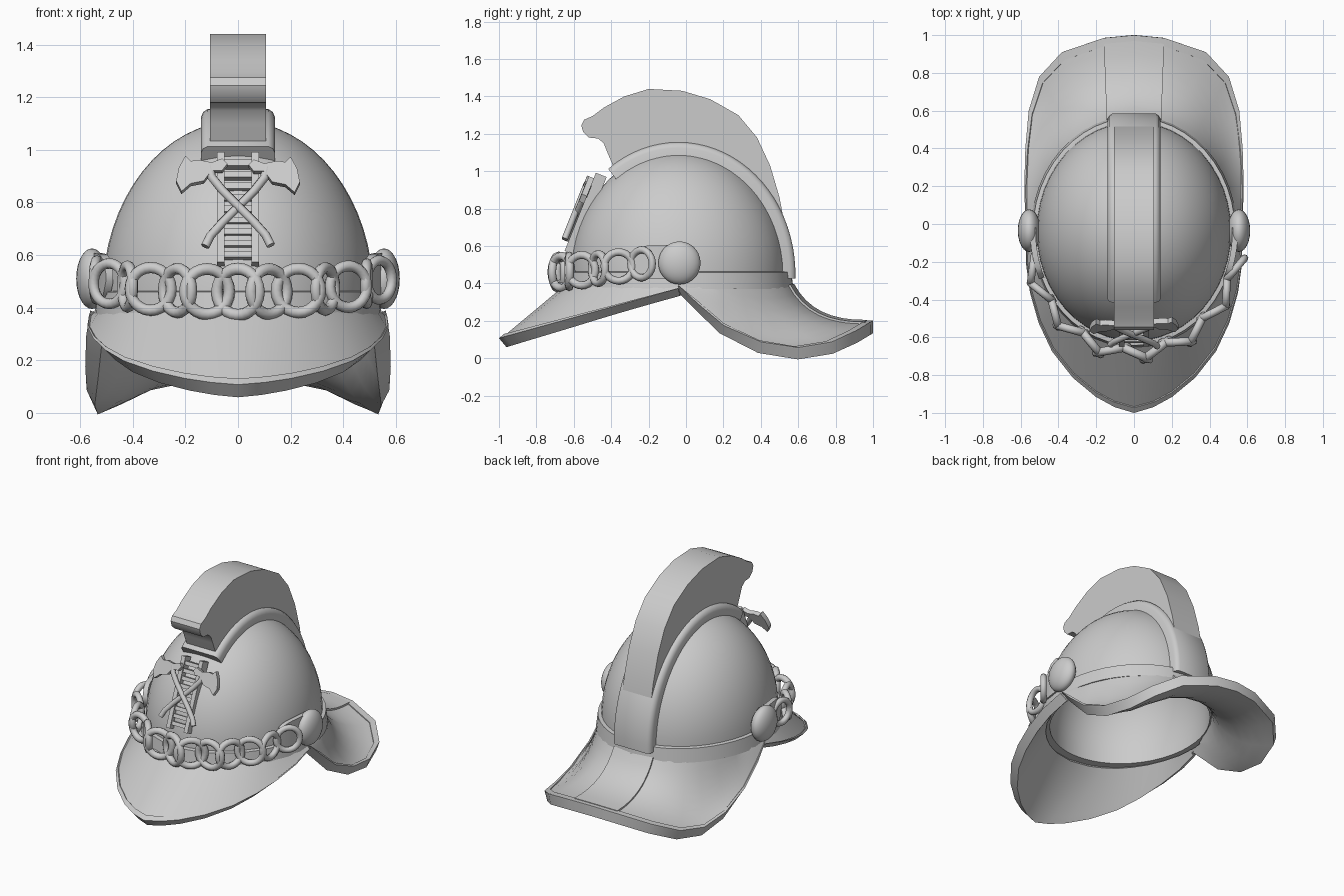
import bpy, bmesh, math
from mathutils import Vector, Matrix

cube = bpy.data.objects.get("Cube")
if cube:
    bpy.data.objects.remove(cube, do_unlink=True)

GREY = (0.6, 0.6, 0.6, 1)
metal = bpy.data.materials.new("grey metal")
metal.use_nodes = True
metal.diffuse_color = GREY
metal.node_tree.nodes["Principled BSDF"].inputs["Base Color"].default_value = GREY

CY = -0.04                       # centre of the dome along y
RX, RY, RZ, BASE = 0.515, 0.58, 0.66, 0.45


def finish(obj, angle=35):
    obj.data.materials.append(metal)
    bpy.ops.object.select_all(action='DESELECT')
    obj.select_set(True)
    bpy.context.view_layer.objects.active = obj
    bpy.ops.object.shade_smooth_by_angle(angle=math.radians(angle))
    return obj


def make(name, bm, solid=0, offset=-1, closed=True):
    if closed:
        bmesh.ops.recalc_face_normals(bm, faces=bm.faces)
    mesh = bpy.data.meshes.new(name)
    bm.to_mesh(mesh)
    bm.free()
    obj = bpy.data.objects.new(name, mesh)
    bpy.context.collection.objects.link(obj)
    if solid:
        mod = obj.modifiers.new("thickness", 'SOLIDIFY')
        mod.thickness, mod.offset = solid, offset
        bpy.context.view_layer.objects.active = obj
        bpy.ops.object.modifier_apply(modifier=mod.name)
    return finish(obj)


def skin(bm, rows, wrap=False):
    """Join rows of points with quads; wrap closes each row."""
    grid = [[bm.verts.new(p) for p in row] for row in rows]
    for a, b in zip(grid, grid[1:]):
        n = len(a)
        for j in range(n if wrap else n - 1):
            k = (j + 1) % n
            bm.faces.new((a[j], a[k], b[k], b[j]))
    return grid


def sheet(name, rows, solid, offset=-1):
    bm = bmesh.new()
    skin(bm, rows)
    bm.normal_update()
    if sum(f.normal.dot(f.calc_center_median() + Vector((0, 0, 0.5))) for f in bm.faces) < 0:
        bmesh.ops.reverse_faces(bm, faces=bm.faces)
    return make(name, bm, solid, offset, closed=False)


def lathe(name, profile, closed=False, segs=48):
    """Turn (scale, z) pairs into an oval shell around the dome axis."""
    bm = bmesh.new()
    rows = []
    for r, z in profile + (profile[:1] if closed else []):
        turn = [2 * math.pi * k / segs for k in range(segs)]
        rows.append([(RX * r * math.cos(a), CY + RY * r * math.sin(a), z) for a in turn])
    skin(bm, rows, wrap=True)
    bmesh.ops.remove_doubles(bm, verts=bm.verts, dist=1e-4)
    return make(name, bm)


def prism(name, outline, low, high, frame):
    """Extrude a flat outline from low to high in a local frame."""
    bm = bmesh.new()
    a = [bm.verts.new(frame @ Vector((u, v, low))) for u, v in outline]
    b = [bm.verts.new(frame @ Vector((u, v, high))) for u, v in outline]
    bm.faces.new(a)
    bm.faces.new(b)
    for i in range(len(a)):
        k = (i + 1) % len(a)
        bm.faces.new((a[i], a[k], b[k], b[i]))
    return make(name, bm)


# Dome shell and the band round its foot
arc = [math.pi / 2 * k / 16 for k in range(17)]
outer = [(math.cos(a) + 1e-6, BASE + RZ * math.sin(a)) for a in arc]
inner = [(0.92 * r, BASE + 0.92 * (z - BASE)) for r, z in reversed(outer)]
lathe("dome", [(0.92, 0.38), (1, 0.38)] + outer + inner + [(0.92, 0.38)])
lathe("band", [(0.92, 0.37), (1.06, 0.37), (1.04, 0.46), (0.99, 0.465), (0.92, 0.46)], True)

# Brims: swept between the band and an outer edge
ANGLES = [0, 11, 22, 34, 45, 54, 64, 74.5, 90]


def brim_rows(edge, side, s0=0, s1=1, lo=0, hi=17, steps=8):
    half = []
    for (x, y, z), deg in zip(edge, ANGLES):
        a = math.radians(deg)
        p = Vector((RX * 1.04 * math.cos(a), CY + side * RY * 1.05 * math.sin(a), 0.39))
        q = Vector((x, y, z))
        if side > 0:
            c = p.lerp(q, 0.26)
            c.z = min(0.39, z + 0.15 * (1 - y) - 0.02)
        else:
            c = p.lerp(q, 0.5)
        half.append((p, c, q))
    flip = lambda v: Vector((-v.x, v.y, v.z))
    cols = half + [tuple(flip(v) for v in col) for col in reversed(half[:-1])]
    rows = []
    for k in range(steps + 1):
        s = s0 + (s1 - s0) * k / steps
        rows.append([(1 - s) ** 2 * p + 2 * s * (1 - s) * c + s * s * q for p, c, q in cols[lo:hi]])
    return rows


back_edge = [(0.555, -0.04, 0.385), (0.57, 0.06, 0.29), (0.575, 0.2, 0.17),
             (0.572, 0.4, 0.08), (0.555, 0.6, 0.05), (0.5, 0.78, 0.08),
             (0.38, 0.91, 0.14), (0.16, 0.985, 0.185), (0, 1, 0.195)]
visor_xy = [(0.56, -0.04), (0.567, -0.2), (0.545, -0.36), (0.5, -0.52), (0.43, -0.67),
            (0.32, -0.81), (0.2, -0.91), (0.1, -0.965), (0, -0.995)]
visor_edge = [(x, y, 0.1 + 0.28 * (y + 1)) for x, y in visor_xy]

sheet("neck_guard", brim_rows(back_edge, 1), 0.06)
sheet("neck_guard_rim", brim_rows(back_edge, 1, 0.93, 1, steps=2), 0.008, 1)
sheet("neck_guard_strip", brim_rows(back_edge, 1, 0, 0.95, 7, 10), 0.012, 1)
sheet("visor", brim_rows(visor_edge, -1), 0.055)
sheet("visor_rim", brim_rows(visor_edge, -1, 0.92, 1, steps=2), 0.008, 1)

# Raised saddle that follows the dome from front to back
section = [(0.14, -0.07), (0.14, 0.015), (0.132, 0.034), (0.115, 0.045)]
section += [(-x, h) for x, h in reversed(section)]
bm = bmesh.new()
rows = []
for k in range(29):
    a = math.radians(-2 + 129 * k / 28)
    rows.append([(x, CY + (RY + h) * math.cos(a), BASE + (RZ + h) * math.sin(a)) for x, h in section])
ends = skin(bm, rows, wrap=True)
bm.faces.new(ends[0])
bm.faces.new(ends[-1])
make("saddle", bm)

# Crest: side outline extruded across x
crest = [(-0.39, 1.03), (-0.42, 1.1), (-0.44, 1.15), (-0.47, 1.175), (-0.52, 1.18),
         (-0.55, 1.21), (-0.56, 1.245), (-0.545, 1.275), (-0.5, 1.295), (-0.44, 1.34),
         (-0.33, 1.4), (-0.2, 1.44), (-0.02, 1.43), (0.13, 1.385), (0.28, 1.3),
         (0.38, 1.18), (0.45, 1.03), (0.5, 0.86), (0.53, 0.7), (0.55, 0.52), (0.57, 0.43),
         (0.48, 0.43), (0.42, 0.75), (0.25, 0.96), (0, 1.06), (-0.25, 1.02)]
side_frame = Matrix(((0, 0, 1, 0), (1, 0, 0, 0), (0, 1, 0, 0), (0, 0, 0, 1)))
prism("crest", crest, -0.107, 0.107, side_frame)

# Side bosses and the strap ends in front of them
for name, s in (("left", 1), ("right", -1)):
    bpy.ops.mesh.primitive_uv_sphere_add(segments=24, ring_count=14, location=(s * 0.555, -0.035, 0.51))
    boss = bpy.context.object
    boss.name = name + "_boss"
    boss.scale = (0.06, 0.113, 0.115)
    finish(boss)
    rows = []
    for k in range(11):
        u = k / 10
        a = math.radians(2 - 26 * u)
        h = 0.092 * math.sqrt(1 - 0.97 * u ** 6)
        rows.append([(s * 0.55 * math.cos(a), CY + 0.62 * math.sin(a), 0.515 + w * h) for w in (-1, 1)])
    sheet(name + "_strap", rows, 0.03)

# Chain of interlocked links across the front
for k in range(-6, 7):
    a = math.radians(-90 + 12 * k)
    t = abs(k) / 6
    normal = Vector((math.cos(a) / 0.565, math.sin(a) / 0.64, 0))
    normal.rotate(Matrix.Rotation(math.radians(24 if k % 2 else -24), 3, 'Z'))
    bpy.ops.mesh.primitive_torus_add(
        major_segments=24, minor_segments=8, major_radius=0.088, minor_radius=0.023,
        location=(0.565 * math.cos(a), CY + 0.64 * math.sin(a), 0.46 + 0.045 * t * t))
    link = bpy.context.object
    link.name = f"chain_link_{k + 7}"
    link.rotation_euler = normal.to_track_quat('Z', 'Y').to_euler()
    link.scale = [1 - 0.15 * t] * 3
    finish(link, 60)

# Badge frame: leans back along the front of the dome
up = Vector((0, 0.16, 0.4)).normalized()
out = Vector((1, 0, 0)).cross(up)
badge = Matrix((Vector((1, 0, 0)), up, out)).transposed().to_4x4()
badge.translation = (0, -0.545, 0.775)


def bar(name, x0, x1, v0, v1, low, high):
    prism(name, [(x0, v0), (x1, v0), (x1, v1), (x0, v1)], low, high, badge)


# Ladder
for name, s in (("left", 1), ("right", -1)):
    bar(name + "_ladder_rail", s * 0.065 - 0.014, s * 0.065 + 0.014, -0.225, 0.225, -0.04, 0.022)
for k in range(9):
    v = -0.19 + 0.047 * k
    bar(f"ladder_rung_{k + 1}", -0.06, 0.06, v - 0.012, v + 0.012, -0.03, 0.012)

# Crossed axes
handle = [(-0.125, 0.62), (-0.105, 0.66), (-0.06, 0.71), (0, 0.77), (0.06, 0.83), (0.1, 0.88), (0.11, 0.92)]
blade = [(0.04, 0.925), (0.06, 0.945), (0.1, 0.93), (0.15, 0.94), (0.18, 0.935), (0.2, 0.955),
         (0.225, 0.91), (0.235, 0.86), (0.215, 0.82), (0.18, 0.85), (0.13, 0.86), (0.1, 0.9), (0.06, 0.9)]
for name, s in (("left", 1), ("right", -1)):
    lift = 0.035 if s > 0 else 0.045
    local = lambda p: (s * p[0], (p[1] - 0.775) / up.z)
    prism(name + "_axe_head", [local(p) for p in blade], lift - 0.015, lift + 0.015, badge)
    curve = bpy.data.curves.new(name + "_axe_handle", 'CURVE')
    curve.dimensions = '3D'
    curve.bevel_depth, curve.bevel_resolution, curve.use_fill_caps = 0.017, 2, True
    line = curve.splines.new('POLY')
    line.points.add(len(handle) - 1)
    for point, p in zip(line.points, handle):
        point.co = (*(badge @ Vector((*local(p), lift))), 1)
    curve.materials.append(metal)
    bpy.context.collection.objects.link(bpy.data.objects.new(name + "_axe_handle", curve))
